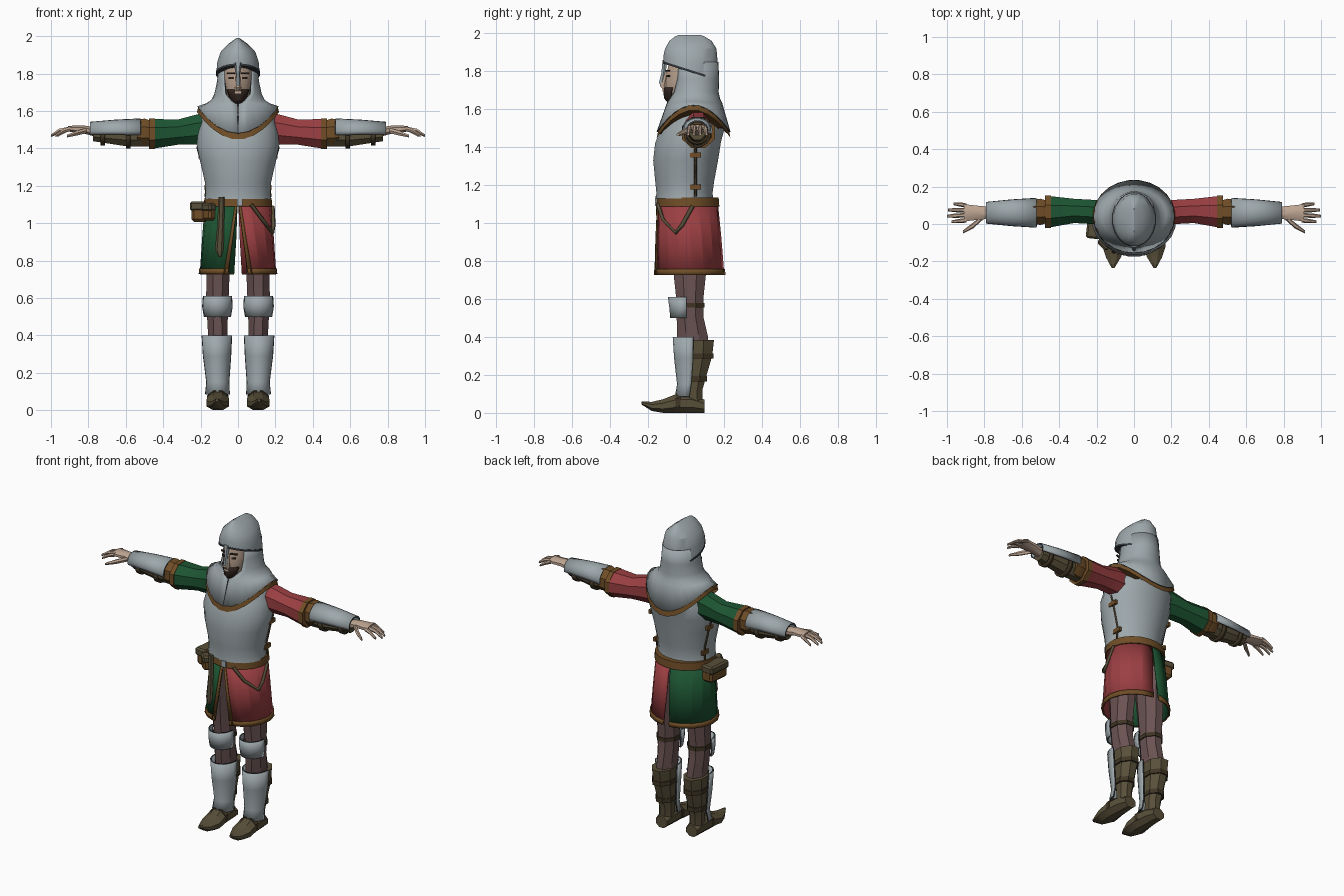
import bpy, bmesh, math
from mathutils import Matrix

COLOURS = {
    "steel": (0.34, 0.39, 0.41), "dark_steel": (0.035, 0.042, 0.047),
    "red": (0.33, 0.05, 0.055), "green": (0.012, 0.09, 0.032),
    "tan_leather": (0.16, 0.075, 0.02), "olive_leather": (0.10, 0.08, 0.042),
    "dark_leather": (0.05, 0.036, 0.018), "trouser_mauve": (0.145, 0.085, 0.085),
    "skin": (0.52, 0.38, 0.29), "hair": (0.03, 0.018, 0.013)}
MATS = {}
for key, c in COLOURS.items():
    MATS[key] = bpy.data.materials.new(key)
    MATS[key].diffuse_color = (*c, 1)


def finish(name, bm, mat, mirror=False, thick=0, angle=30):
    """Turn a bmesh into a shaded object; thick shells get a dark rim on steel."""
    bmesh.ops.recalc_face_normals(bm, faces=bm.faces[:])
    me = bpy.data.meshes.new(name)
    bm.to_mesh(me)
    bm.free()
    ob = bpy.data.objects.new(name, me)
    bpy.context.collection.objects.link(ob)
    me.materials.append(MATS[mat])
    me.materials.append(MATS["dark_steel" if mat == "steel" else mat])
    bpy.ops.object.select_all(action='DESELECT')
    ob.select_set(True)
    bpy.context.view_layer.objects.active = ob
    bpy.ops.object.shade_smooth_by_angle(angle=math.radians(angle))
    if thick:
        m = ob.modifiers.new("shell", 'SOLIDIFY')
        m.thickness, m.offset, m.material_offset_rim = thick, 0, 1
    if mirror:
        ob.modifiers.new("pair", 'MIRROR')
    return ob


def loft(name, mat, rings, n=8, axis='Z', arc=None, warp=None, sx=1, **kw):
    """Skin elliptical rings (t, c1, c2, r1, r2[, a0, a1]) along an axis.
    Angle 0 is the front (Z axis) or the top (X and Y axes)."""
    bm = bmesh.new()
    full = arc is None and len(rings[0]) == 5
    rows = []
    for t, c1, c2, r1, r2, *own in rings:
        a0, a1 = own or arc or (180 / n, 360 + 180 / n)
        row = []
        for i in range(n if full else n + 1):
            a = math.radians(a0 + (a1 - a0) * i / n)
            u, v = c1 + r1 * math.sin(a), r2 * math.cos(a)
            p = {'Z': (u, c2 - v, t), 'X': (t, u, c2 + v), 'Y': (u, t, c2 + v)}[axis]
            p = warp(*p) if warp else p
            row.append(bm.verts.new((p[0] * sx, p[1], p[2])))
        rows.append(row)
    for r, q in zip(rows, rows[1:]):
        for i in range(n):
            j = (i + 1) % len(r)
            bm.faces.new((r[i], r[j], q[j], q[i]))
    if full:
        bm.faces.new(rows[0])
        bm.faces.new(rows[-1])
    return finish(name, bm, mat, **kw)


def box(name, mat, centre, size, turn=0, bevel=0, **kw):
    bm = bmesh.new()
    m = Matrix.Translation(centre) @ Matrix.Rotation(math.radians(turn), 4, 'Z') @ Matrix.Diagonal((*size, 1))
    bmesh.ops.create_cube(bm, size=1, matrix=m)
    if bevel:
        bmesh.ops.bevel(bm, geom=bm.edges[:], offset=bevel, segments=1, affect='EDGES')
    return finish(name, bm, mat, **kw)


def cord(name, mat, pts, radius, mirror=False):
    cu = bpy.data.curves.new(name, 'CURVE')
    cu.dimensions, cu.bevel_depth, cu.bevel_resolution = '3D', radius, 0
    sp = cu.splines.new('POLY')
    sp.points.add(len(pts) - 1)
    for p, q in zip(sp.points, pts):
        p.co = (*q, 1)
    cu.materials.append(MATS[mat])
    ob = bpy.data.objects.new(name, cu)
    bpy.context.collection.objects.link(ob)
    if mirror:
        ob.modifiers.new("pair", 'MIRROR')


# Head, face and beard
loft("head", "skin", [(1.58, 0, .02, .06, .07), (1.65, 0, 0, .045, .08), (1.675, 0, -.015, .055, .088),
     (1.72, 0, -.005, .07, .103), (1.78, 0, 0, .08, .106), (1.86, 0, .01, .08, .1)], n=14)
loft("beard", "hair", [(1.63, 0, -.03, .02, .055), (1.66, 0, -.02, .045, .09), (1.69, 0, -.015, .06, .098),
     (1.715, 0, -.008, .071, .103)], n=8, arc=(-52, 52), thick=.012)
box("mouth", "skin", (0, -.119, 1.70), (.035, .008, .012))
loft("nose", "skin", [(1.70, 0, -.108, .018, .012), (1.725, 0, -.115, .019, .027), (1.80, 0, -.1, .01, .012)], n=6)
box("eye", "hair", (.036, -.094, 1.775), (.026, .009, .011), turn=22, mirror=True)
box("eyebrow", "hair", (.037, -.096, 1.802), (.042, .009, .008), turn=22, mirror=True)


# Helmet with slanted rim and a nose guard
def slant(x, y, z):
    return x, y, z - .32 * (y - .025) * min(1, max(0, (1.92 - z) / .11))


loft("helmet", "steel", [(1.80, 0, .025, .117, .145), (1.86, 0, .025, .112, .145), (1.92, 0, .025, .092, .137),
     (1.96, 0, .024, .05, .113), (1.983, 0, .02, .018, .08), (1.991, 0, .02, .004, .06)], n=20, warp=slant)
loft("helmet_rim", "dark_steel", [(1.795, 0, .025, .119, .147), (1.807, 0, .025, .119, .147)], n=20, warp=slant)
loft("nose_guard", "steel", [(1.735, 0, -.128, .012, .018), (1.79, 0, -.118, .009, .014),
     (1.86, 0, -.112, .022, .013)], n=6)


# Coif spreading into a shoulder mantle with a trimmed hem
def hem(x, y, z):
    return x, y, (z - .14 * ((y - .04) / .19) ** 2 if z < 1.63 else z)


loft("coif_mantle", "steel", [(1.85, 0, .05, .1, .115, 42, 318), (1.76, 0, .05, .107, .12, 40, 320),
     (1.69, 0, .045, .122, .122, 32, 328), (1.655, 0, .045, .14, .13, 14, 346),
     (1.635, 0, .045, .17, .14, 1, 359), (1.62, 0, .04, .215, .19, 0, 360)], n=24, warp=hem, thick=.01)
loft("mantle_trim", "tan_leather", [(1.626, 0, .04, .214, .187), (1.596, 0, .04, .221, .196)], n=24, warp=hem)

# Breastplate with laced sides
loft("breastplate", "steel", [(1.13, 0, -.008, .18, .152), (1.16, 0, -.008, .175, .15), (1.22, 0, -.007, .179, .157),
     (1.33, 0, -.002, .205, .173), (1.42, 0, .01, .224, .175), (1.50, 0, .035, .214, .17),
     (1.59, 0, .04, .19, .115)], n=20)
cord("side_seam", "dark_leather", [(.171, .05, 1.14), (.17, .05, 1.22), (.195, .05, 1.33), (.217, .05, 1.41)], .007, True)
for z, x in ((1.36, .203), (1.19, .171)):
    box("side_buckle", "tan_leather", (x, .05, z), (.016, .06, .026), mirror=True)

# Parted skirt, one colour per side, with trim on hem and slits
TOP, MID, LOW = (1.1, 0, .01, .174, .155), (.92, 0, .014, .188, .169), (.73, 0, .017, .201, .182)
def grow(r, d=.004):
    return (*r[:3], r[3] + d, r[4] + d)


for s, side, col in ((1, "right", "red"), (-1, "left", "green")):
    loft(side + "_skirt", col, [(*TOP, 1, 179), (*MID, 8, 177), (*LOW, 15, 174)], n=8, sx=s, thick=.008, angle=15)
    loft(side + "_skirt_hem", "tan_leather", [(.757, 0, .017, .205, .186, 14, 174.5), (.727, 0, .017, .207, .188, 15, 174)],
         n=8, sx=s, thick=.008)
    loft(side + "_front_slit_trim", "tan_leather", [(*grow(TOP), 1, 5), (*grow(MID), 8, 13), (*grow(LOW), 15, 22)],
         n=1, sx=s, thick=.008)
    # Sleeves and cuffs
    loft(side + "_sleeve", col, [(.17, .06, 1.505, .07, .095), (.23, .065, 1.5, .07, .085), (.32, .07, 1.487, .07, .073),
         (.46, .065, 1.477, .092, .086)], n=8, axis='X', sx=s, angle=20)

# Belt, pouches and hanging straps
loft("belt", "tan_leather", [(1.088, 0, .01, .185, .168), (1.135, 0, .01, .182, .164)], n=20)
box("belt_buckle", "steel", (.01, -.158, 1.112), (.03, .012, .04))
box("side_pouch", "tan_leather", (-.2, .0, 1.06), (.085, .15, .105), turn=-6, bevel=.014)
box("side_pouch_flap", "olive_leather", (-.208, .0, 1.09), (.085, .158, .05), turn=-6, bevel=.01)
box("front_pouch", "tan_leather", (-.155, -.1, 1.06), (.065, .05, .09), turn=-45, bevel=.012)
box("front_pouch_flap", "olive_leather", (-.157, -.103, 1.085), (.07, .052, .045), turn=-45, bevel=.01)
loft("hanging_strap", "olive_leather", [(.82, -.097, -.152, .008, .007), (.86, -.1, -.15, .023, .01),
     (1.0, -.092, -.146, .018, .01), (1.14, -.088, -.15, .017, .014)], n=6)
cord("strap_loop", "olive_leather", [(.07, -.148, 1.1), (.13, -.122, 1.02), (.184, -.055, .95), (.19, -.02, .99),
     (.185, .035, 1.09)], .011)

# Legs, knee plates, greaves and boots
loft("trouser_leg", "trouser_mauve", [(.3, .108, .04, .055, .08), (.4, .108, .035, .056, .088), (.5, .11, .022, .06, .077),
     (.6, .11, .02, .065, .077), (.73, .107, .02, .067, .092), (1.02, .098, .01, .07, .11)], n=8, mirror=True)
loft("knee_plate", "steel", [(.5, .11, 0, .068, .078), (.555, .11, 0, .077, .083), (.61, .11, 0, .073, .09)],
     n=8, arc=(-92, 92), thick=.01, mirror=True)
loft("knee_strap", "dark_leather", [(.555, .11, .02, .07, .084), (.58, .11, .02, .07, .084)], n=8, mirror=True)
loft("greave", "steel", [(.085, .11, .012, .062, .066), (.15, .108, .022, .057, .064), (.29, .112, .03, .071, .088),
     (.4, .113, .03, .077, .095)], n=10, arc=(-95, 95), thick=.01, mirror=True)
loft("boot_shaft", "olive_leather", [(.03, .108, .038, .047, .056), (.12, .108, .04, .046, .05), (.2, .11, .046, .054, .068),
     (.3, .112, .055, .064, .09), (.385, .112, .055, .07, .1)], n=8, mirror=True)
for z, cy, rx, ry in ((.3, .055, .071, .096), (.18, .045, .059, .072)):
    loft("boot_strap", "dark_leather", [(z - .014, .112, cy, rx, ry), (z + .014, .112, cy, rx, ry)], n=8, mirror=True)
loft("boot_foot", "olive_leather", [(.097, .108, .035, .042, .038), (.03, .108, .05, .053, .054), (-.05, .108, .05, .062, .054),
     (-.12, .108, .036, .066, .039), (-.18, .11, .034, .042, .026), (-.235, .112, .053, .008, .009)],
     n=8, axis='Y', mirror=True)
loft("ankle_band", "dark_leather", [(-.03, .108, .058, .062, .055), (-.055, .108, .053, .063, .055)], n=8, axis='Y', mirror=True)

# Elbow leather, forearm guards and straps
X = dict(axis='X', mirror=True)
loft("sleeve_cuff", "tan_leather", [(.445, .065, 1.477, .094, .088), (.475, .065, 1.477, .094, .088)], n=8, **X)
loft("elbow_guard", "tan_leather", [(.47, .065, 1.483, .066, .072), (.5, .065, 1.485, .076, .08), (.54, .065, 1.487, .07, .072)], n=8, **X)
loft("forearm_leather", "olive_leather", [(.47, .06, 1.47, .055, .066), (.6, .06, 1.467, .055, .06),
     (.775, .06, 1.478, .043, .043)], n=8, **X)
loft("forearm_plate", "steel", [(.52, .06, 1.495, .075, .06), (.65, .06, 1.495, .067, .054), (.79, .06, 1.492, .053, .045)],
     n=12, arc=(-112, 112), thick=.01, **X)
for x, c, r in ((.575, 1.47, .066), (.71, 1.475, .054)):
    loft("forearm_strap", "dark_leather", [(x, .06, c, r, r), (x + .025, .06, c, r, r)], n=8, arc=(90, 270), thick=.012, **X)

# Hands
loft("palm", "skin", [(.765, .06, 1.488, .034, .027), (.83, .06, 1.502, .04, .023), (.91, .06, 1.505, .05, .016)], n=8, **X)
for y0, y1, tip in ((.02, .012, .975), (.047, .042, 1.0), (.074, .075, .995), (.098, .108, .965)):
    loft("finger", "skin", [(.895, y0, 1.505, .012, .014), (tip - .045, (y0 + y1) / 2, 1.495, .012, .012),
         (tip, y1, 1.468, .007, .008)], n=6, **X)
loft("thumb", "skin", [(.81, .035, 1.495, .014, .016), (.86, -.008, 1.482, .016, .015), (.915, -.043, 1.465, .008, .008)], n=6, **X)
